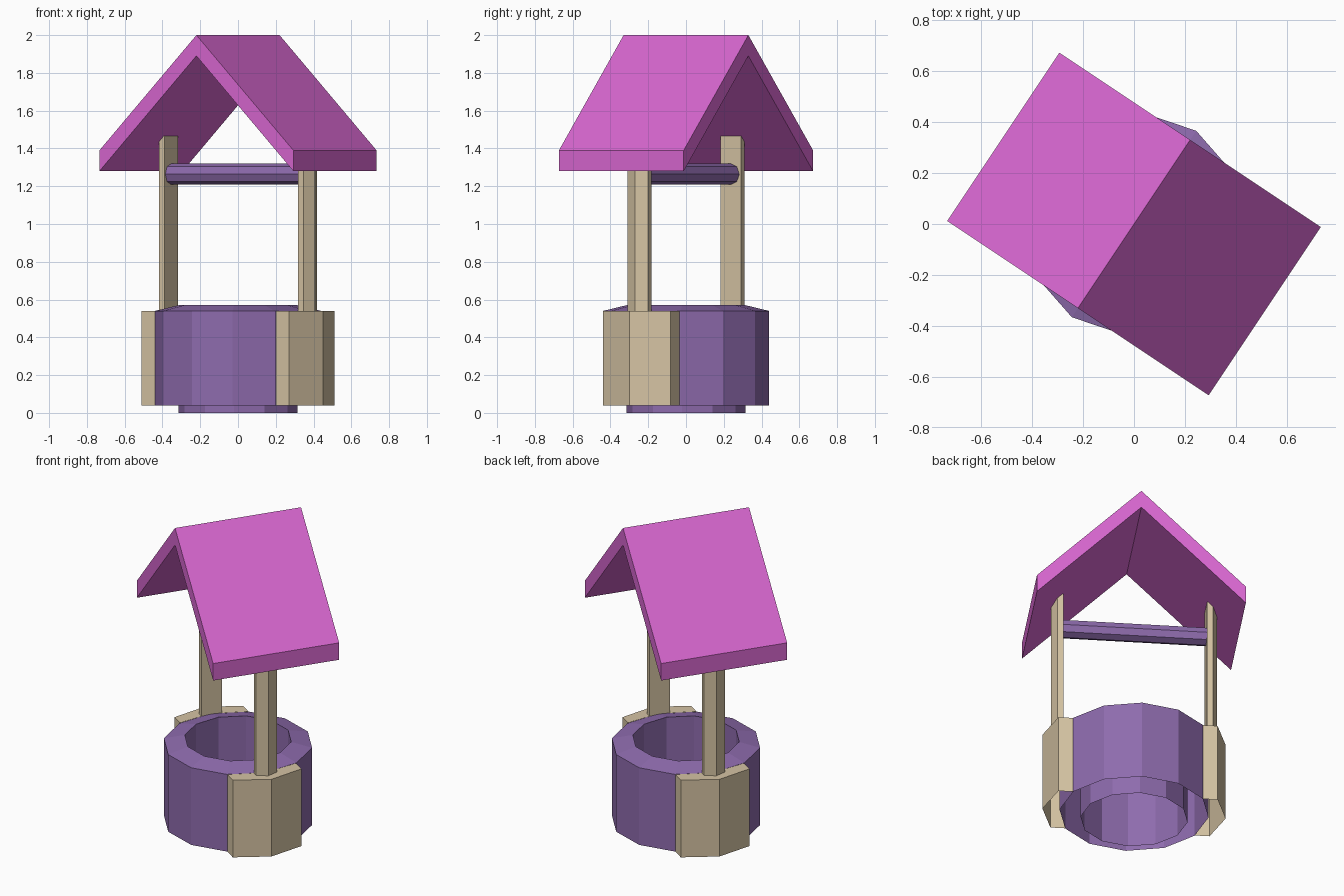
import bpy, bmesh, math
from mathutils import Matrix

if "Cube" in bpy.data.objects:
    bpy.data.objects.remove(bpy.data.objects["Cube"])

TURN = Matrix.Rotation(math.radians(-33.7), 4, 'Z')   # whole well is turned about z
SIDES = 12


def material(name, rgb):
    m = bpy.data.materials.new(name)
    m.diffuse_color = (*rgb, 1.0)
    m.use_nodes = True
    m.node_tree.nodes["Principled BSDF"].inputs["Base Color"].default_value = m.diffuse_color
    return m


PINK = material("pink roof", (0.69, 0.135, 0.635))
PURPLE = material("purple stone", (0.27, 0.147, 0.418))
TAN = material("tan wood", (0.665, 0.546, 0.366))


def finish(name, bm, mat, half_turn=False):
    if half_turn:
        bm.transform(Matrix.Rotation(math.pi, 4, 'Z'))
    bm.transform(TURN)
    me = bpy.data.meshes.new(name)
    bm.to_mesh(me)
    bm.free()
    me.materials.append(mat)
    ob = bpy.data.objects.new(name, me)
    bpy.context.collection.objects.link(ob)
    return ob


def prism(points, direction, open_start=False, open_sides=()):
    """Extrude a closed 3D outline along a direction vector."""
    bm = bmesh.new()
    n = len(points)
    a = [bm.verts.new(p) for p in points]
    b = [bm.verts.new([p[i] + direction[i] for i in range(3)]) for p in points]
    for i in range(n):
        if i not in open_sides:
            j = (i + 1) % n
            bm.faces.new((a[i], a[j], b[j], b[i]))
    bm.faces.new(b)
    if not open_start:
        bm.faces.new(a[::-1])
        bmesh.ops.recalc_face_normals(bm, faces=bm.faces)
    return bm


# Well wall: open-bottomed shell, outer wall, sloping rim and inner tube
bm = bmesh.new()
rings = []
for r, z in ((0.44, 0.04), (0.44, 0.54), (0.316, 0.57), (0.316, 0.0)):
    rings.append([bm.verts.new((r * math.cos(math.tau * i / SIDES),
                                r * math.sin(math.tau * i / SIDES), z))
                  for i in range(SIDES)])
for lo, hi in zip(rings, rings[1:]):
    for i in range(SIDES):
        j = (i + 1) % SIDES
        bm.faces.new((lo[i], lo[j], hi[j], hi[i]))
finish("well_wall", bm, PURPLE)


# Wooden side panels and roof posts, one pair on each side
def outline(inner, outer, tip, w, z):
    return [(inner, -w, z), (outer, -w, z), (tip, 0, z), (outer, w, z), (inner, w, z)]


for side, flip in (("right", False), ("left", True)):
    # panel is hollow: no bottom and no back
    panel = outline(0.385, 0.47, 0.541, 0.216, 0.04)
    # top follows the wall corner between its inner edges
    panel.append((0.44, 0, 0.04))
    finish(side + "_panel", prism(panel, (0, 0, 0.5), True, (4, 5)), TAN, flip)
    post = outline(0.425, 0.46, 0.489, 0.065, 0.53)
    finish(side + "_post", prism(post, (0, 0, 0.935)), TAN, flip)

# Axle between the posts
axle = [(-0.43, 0.056 * math.cos(math.tau * i / 8), 1.264 + 0.056 * math.sin(math.tau * i / 8))
        for i in range(8)]
finish("axle", prism(axle, (0.86, 0, 0)), PURPLE)

# Gabled roof: chevron profile extruded along the ridge
w, h = 0.617, 0.397
chevron = [(-w, -h, 1.28), (0, -h, 1.89), (w, -h, 1.28),
           (w, -h, 1.39), (0, -h, 2.0), (-w, -h, 1.39)]
finish("roof", prism(chevron, (0, 2 * h, 0)), PINK)
